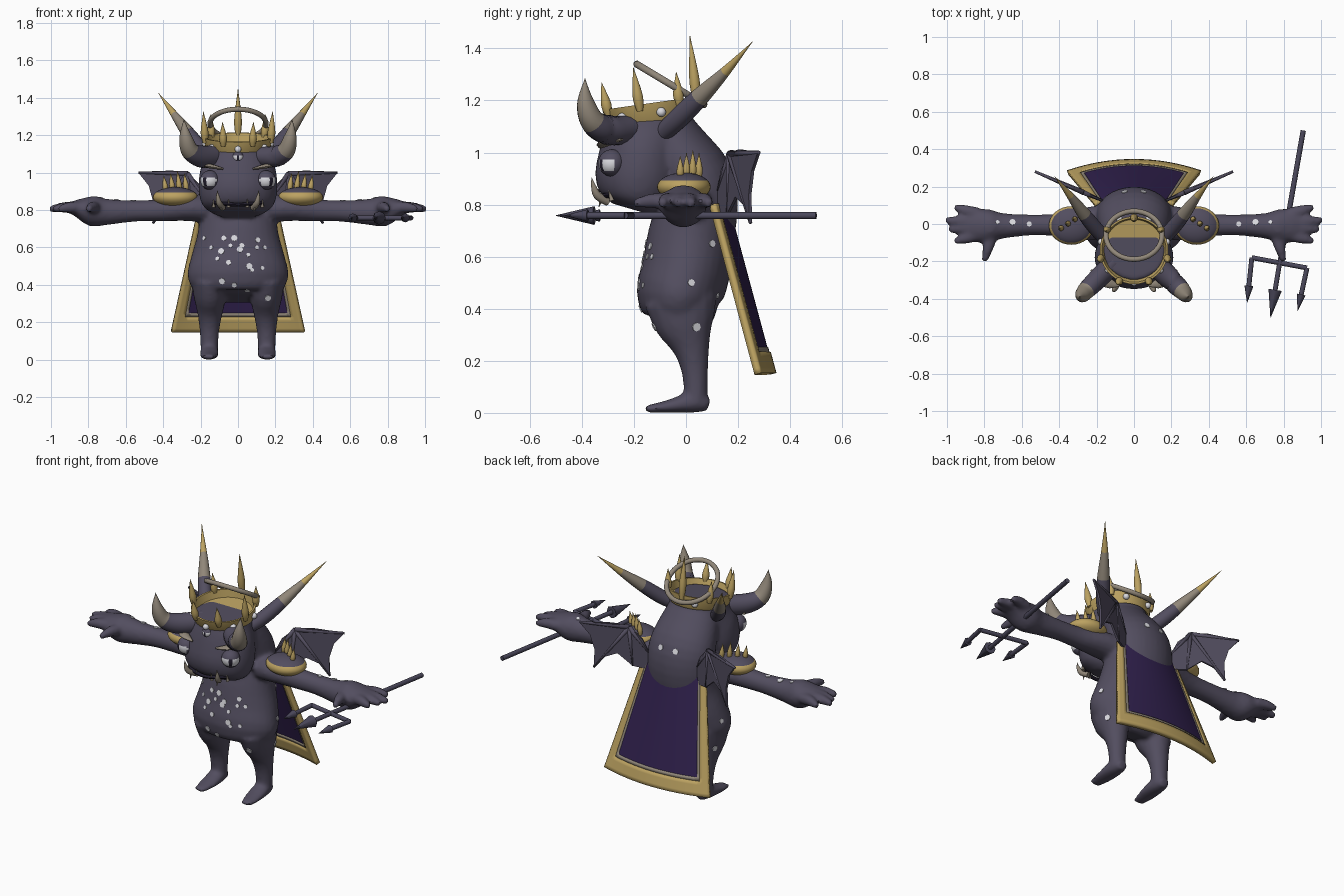
import bpy, bmesh, math
from mathutils import Vector, Matrix
from mathutils.bvhtree import BVHTree

if "Cube" in bpy.data.objects:
    bpy.data.objects.remove(bpy.data.objects["Cube"])


def material(name, r, g, b):
    m = bpy.data.materials.new(name)
    m.use_nodes = True
    m.diffuse_color = (r, g, b, 1)
    m.node_tree.nodes["Principled BSDF"].inputs["Base Color"].default_value = (r, g, b, 1)
    return m


SKIN = material("dusky violet skin", .085, .075, .115)
GOLD = material("old gold", .5, .36, .12)
BONE = material("bone", .28, .24, .19)
PEARL = material("pearl white", .7, .7, .74)
CLOTH = material("royal purple", .03, .015, .075)
IRON = material("dark iron", .07, .065, .105)
INK = material("mouth black", .015, .012, .025)


def finish(name, bm, mats, smooth=True):
    bmesh.ops.recalc_face_normals(bm, faces=bm.faces)
    me = bpy.data.meshes.new(name)
    bm.to_mesh(me)
    bm.free()
    for m in mats:
        me.materials.append(m)
    for p in me.polygons:
        p.use_smooth = smooth
    ob = bpy.data.objects.new(name, me)
    bpy.context.collection.objects.link(ob)
    return ob


def spline(pts, steps):
    """Catmull-Rom through tuples of any length, with the segment of each sample."""
    out = []
    for i in range(len(pts) - 1):
        a, b, c, d = (pts[max(0, min(len(pts) - 1, i + k))] for k in (-1, 0, 1, 2))
        for s in range(steps):
            t = s / steps
            out.append((i, [.5 * (2 * q + (r - p) * t + (2 * p - 5 * q + 4 * r - w) * t * t
                                  + (3 * q - p - 3 * r + w) * t ** 3)
                            for p, q, r, w in zip(a, b, c, d)]))
    return out + [(len(pts) - 1, list(pts[-1]))]


def loft(bm, pts, hint=(0, 0, 1), sides=16, steps=3, bands=None, side=1):
    """Tube of elliptical rings; each point is x, y, z, radius across, radius along the hint."""
    samples = spline(pts, steps)
    pos = [Vector((p[0] * side, p[1], p[2])) for _, p in samples]
    rings = []
    for i, (_, p) in enumerate(samples):
        t = (pos[min(i + 1, len(pos) - 1)] - pos[max(i - 1, 0)]).normalized()
        u = t.cross(Vector(hint)).normalized()
        v = u.cross(t)
        ru, rv = max(p[3], .001), max(p[4], .001)
        rings.append([bm.verts.new(pos[i] + u * ru * math.cos(k * math.tau / sides)
                                   + v * rv * math.sin(k * math.tau / sides)) for k in range(sides)])
    for i in range(len(rings) - 1):
        for k in range(sides):
            j = (k + 1) % sides
            f = bm.faces.new((rings[i][k], rings[i][j], rings[i + 1][j], rings[i + 1][k]))
            f.material_index = bands[samples[i][0]] if bands else 0
    bm.faces.new(rings[0][::-1]).material_index = bands[0] if bands else 0
    bm.faces.new(rings[-1]).material_index = bands[-1] if bands else 0


def tube(bm, a, b, r0, r1, **kw):
    loft(bm, [(*a, r0, r0), (*b, r1, r1)], steps=1, **kw)


def thorn(bm, base, tip, r, **kw):
    """Leaf-shaped spike, widest a third of the way up."""
    a, b = Vector(base), Vector(tip)
    loft(bm, [(*a.lerp(b, t), r * k, r * k) for t, k in ((0, .6), (.3, 1), (.65, .6), (1, 0))],
         hint=(0, 1, .1), sides=10, **kw)


# Body: torso, head, legs, feet, arms and fingers fused into one skin
bm = bmesh.new()
Y = (0, 1, 0)
torso = [(-.03, .33, .17, .08), (-.02, .37, .235, .13), (-.025, .45, .27, .165), (0, .55, .25, .17),
         (.02, .68, .215, .165), (.045, .8, .205, .155), (.03, .9, .2, .15), (-.03, 1, .18, .13),
         (-.1, 1.1, .15, .115)]
head = [(-.2, .78, .12, .09), (-.19, .82, .185, .14), (-.18, .9, .21, .17), (-.165, 1, .205, .165),
        (-.14, 1.08, .18, .165), (-.14, 1.15, .165, .16)]
for part in (torso, head):
    loft(bm, [(0, *p) for p in part], hint=Y, sides=32)
leg = [(.15, -.02, .43, .1, .14), (.15, -.005, .34, .088, .115), (.15, .02, .25, .068, .072),
       (.153, .035, .15, .052, .05), (.153, .038, .03, .046, .045)]
foot = [(.153, .088, .03, .03, .025), (.153, .03, .042, .048, .042), (.155, -.06, .026, .05, .026),
        (.16, -.155, .014, .034, .014)]
arm = [(.12, .02, .8, .09, .08), (.25, 0, .81, .09, .07), (.4, -.005, .8, .062, .06),
       (.55, -.005, .795, .056, .057), (.7, -.01, .79, .068, .07), (.78, -.01, .795, .09, .082),
       (.86, -.01, .81, .085, .048), (.91, -.01, .81, .05, .025)]
fingers = [(.96, .09), (1.01, .02), (.99, -.03), (.96, -.095), (.8, -.2)]
for s in (1, -1):
    loft(bm, leg, hint=Y, side=s)
    loft(bm, foot, side=s)
    loft(bm, arm, side=s)
    for x, y in fingers:
        root = (.76, -.05) if x < .9 else (.84, y * .6)
        loft(bm, [(*root, .81, .036, .034), ((x + root[0]) / 2, (y + root[1]) / 2, .815, .03, .03),
                  (x, y, .805, .016, .016)], side=s)
body = finish("body", bm, [SKIN])
mod = body.modifiers.new("fuse", "REMESH")
mod.mode, mod.voxel_size = "VOXEL", .011
mod = body.modifiers.new("soften", "SMOOTH")
mod.factor, mod.iterations = .5, 6
mesh = bpy.data.meshes.new_from_object(body.evaluated_get(bpy.context.evaluated_depsgraph_get()))
body.modifiers.clear()
body.data = mesh
mesh.materials.clear()
mesh.materials.append(SKIN)
for p in mesh.polygons:
    p.use_smooth, p.material_index = True, 0
skin = BVHTree.FromPolygons([v.co for v in mesh.vertices], [p.vertices for p in mesh.polygons])

# Pale spots laid on the skin
bm = bmesh.new()
belly = [(-.18, .65), (-.075, .65), (-.02, .65), (-.04, .61), (.02, .61), (-.09, .58), (-.11, .54),
         (-.05, .52), (.01, .59), (.055, .56), (.105, .64), (.06, .5), (.13, .49), (-.02, .4),
         (-.085, .42), (.075, .48), (.05, .37), (.16, .33), (.1, .6)]
rays = [((x, -2, z), (0, 1, 0)) for x, z in belly]
for s in (1, -1):
    rays += [((s * x, y, 2), (0, 0, -1)) for x, y in ((.56, 0), (.65, .01), (.73, .01))]
    rays += [((s * .45, y, z), (-s, 0, 0)) for y, z in ((.02, .5), (.04, .33), (-.13, .6), (.1, .65))]
    rays += [((s * x, .5, z), (0, -1, 0)) for x, z in ((.05, .93), (.14, .45))]
for n, (o, d) in enumerate(rays):
    hit, normal, _, _ = skin.ray_cast(Vector(o), Vector(d))
    if hit:
        r = .011 + .003 * (n % 3)
        bmesh.ops.create_cone(bm, cap_ends=True, segments=8, radius1=r, radius2=r, depth=.007,
                              matrix=Matrix.Translation(hit) @ normal.to_track_quat("Z", "Y").to_matrix().to_4x4())
finish("spots", bm, [PEARL], False)

# Mouth line, teeth and tusks
bm = bmesh.new()
loft(bm, [(.19 * math.sin(a) * .9, -.185 - .148 * math.cos(a), .828 + .012 * abs(a), .012, .01)
          for a in (-.8, -.4, 0, .4, .8)], sides=8)
finish("mouth", bm, [INK])
bm = bmesh.new()
for s in (1, -1):
    loft(bm, [(.08, -.3, .81, .016, .016), (.1, -.34, .835, .016, .016), (.108, -.355, .87, .01, .01),
              (.11, -.363, .905, 0, 0)], hint=Y, sides=10, side=s)
    for x, y in ((.05, -.325), (.13, -.285)):
        tube(bm, (x, y, .815), (x, y - .012, .86), .01, 0, hint=Y, sides=8, side=s)
    tube(bm, (.09, -.32, .835), (.09, -.335, .79), .01, 0, hint=Y, sides=8, side=s)
finish("teeth", bm, [BONE])


# Eyes: dark lids with a pale band and a slit pupil
def eye(name, centre, r, look):
    bm = bmesh.new()
    bmesh.ops.create_uvsphere(bm, u_segments=32, v_segments=24, radius=1)
    look = Vector(look).normalized()
    for f in bm.faces:
        c = f.calc_center_median()
        if c.dot(look) > .3 and -.6 < c.z < .25:
            across = abs(c.cross(look).z)
            f.material_index = 2 if across < .14 else 1
    bm.transform(Matrix.Translation(centre) @ Matrix.Scale(r, 4))
    finish(name, bm, [SKIN, PEARL, INK])


eye("left_eye", (.15, -.285, .96), .052, (.55, -.85, 0))
eye("right_eye", (-.15, -.285, .96), .052, (-.55, -.85, 0))
eye("forehead_eye", (0, -.295, 1.085), .03, (0, -1, 0))

# Brows, horns and spiralling rear horns
front_horn = [(.1, -.2, 1.09, .06, .055), (.19, -.29, 1.085, .06, .055), (.255, -.355, 1.115, .048, .048),
              (.28, -.385, 1.19, .033, .035), (.29, -.388, 1.285, 0, 0)]
rear_horn = [(.14, -.09, 1.075, .035, .035), (.2, -.03, 1.13, .04, .04), (.265, .05, 1.21, .036, .036),
             (.34, .15, 1.31, .02, .02), (.425, .255, 1.425, 0, 0)]
for s, label in ((1, "left"), (-1, "right")):
    bm = bmesh.new()
    loft(bm, [(.08, -.33, 1.02, .005, .005), (.15, -.31, 1.035, .03, .012), (.23, -.245, 1.05, .004, .004)],
         side=s, sides=10)
    finish(label + "_brow", bm, [BONE])
    bm = bmesh.new()
    loft(bm, front_horn, hint=(.6, -.7, .2), bands=[0, 0, 1, 1], side=s, steps=5)
    finish(label + "_front_horn", bm, [SKIN, BONE])
    bm = bmesh.new()
    loft(bm, rear_horn, hint=Y, bands=[0, 0, 1, 2], side=s, steps=4)
    finish(label + "_rear_horn", bm, [SKIN, BONE, GOLD])

# Crown: flared band with a sunken floor, leaf spikes and pearls
tilt = Matrix.Translation((0, -.13, 1.115)) @ Matrix.Rotation(math.radians(8), 4, "X")
bm = bmesh.new()
profile = [(.165, 0), (.172, .01), (.183, .075), (.172, .075), (.16, .03), (.001, .03)]
rings = [[bm.verts.new((r * math.cos(k * math.tau / 40), r * math.sin(k * math.tau / 40), z))
          for k in range(40)] for r, z in profile]
for a, b in zip(rings, rings[1:]):
    for k in range(40):
        bm.faces.new((a[k], a[(k + 1) % 40], b[(k + 1) % 40], b[k]))
bm.transform(tilt)
finish("crown_band", bm, [GOLD])
bm, pearls = bmesh.new(), bmesh.new()
for k, h in enumerate((.26, .13, .17, .13, .13, .17, .13)):
    a = math.pi / 2 + k * math.tau / 7
    thorn(bm, tilt @ Vector((.18 * math.cos(a), .18 * math.sin(a), .05)),
          tilt @ Vector((.19 * math.cos(a), .19 * math.sin(a), .05 + h)), .021)
    a += math.pi / 7
    spot = tilt @ Vector((.18 * math.cos(a), .18 * math.sin(a), .035))
    bmesh.ops.create_uvsphere(pearls, u_segments=14, v_segments=10, radius=.018, matrix=Matrix.Translation(spot))
finish("crown_spikes", bm, [GOLD])
finish("crown_pearls", pearls, [PEARL])

# Tilted halo
bpy.ops.mesh.primitive_torus_add(major_segments=48, minor_segments=10, major_radius=.15, minor_radius=.014,
                                 location=(0, -.06, 1.262), rotation=(math.radians(-31), 0, 0))
halo = bpy.context.object
halo.name = "halo"
halo.data.materials.append(BONE)

# Shoulder guards with gold rims and spikes, and bat wings
outline = [(.16, .84), (.2, .93), (.27, 1), (.36, 1.012), (.53, 1), (.475, .93), (.45, .84), (.455, .73),
           (.4, .8), (.33, .83), (.25, .76), (.18, .75)]


def on_wing(x, z):
    return (x, .13 + (x - .18) * .43, z)


for s, label in ((1, "left"), (-1, "right")):
    bm = bmesh.new()
    bmesh.ops.create_uvsphere(bm, u_segments=32, v_segments=20, radius=1)
    for f in bm.faces:
        c = f.calc_center_median()
        f.material_index = 1 if c.z < 0 or c.xy.length > .88 else 0
    bm.transform(Matrix.Translation((s * .335, -.008, .868)) @ Matrix.Diagonal((.12, .103, .055, 1)))
    finish(label + "_shoulder_guard", bm, [SKIN, GOLD])
    bm = bmesh.new()
    for k in range(4):
        x, y = .275 + .037 * k, .05 - .024 * k
        thorn(bm, (x, y, .9), (x + .012, y, 1.01 - .012 * abs(k - 1)), .015, side=s)
    finish(label + "_shoulder_spikes", bm, [GOLD])
    bm = bmesh.new()
    bm.faces.new([bm.verts.new((s * p[0], p[1], p[2])) for p in (on_wing(*q) for q in outline)])
    wing = finish(label + "_wing", bm, [SKIN], False)
    mod = wing.modifiers.new("thickness", "SOLIDIFY")
    mod.thickness, mod.offset = .012, 0
    bm = bmesh.new()
    for x, z in ((.16, .84), (.53, 1), (.455, .73), (.25, .76)):
        tube(bm, on_wing(.27, .995), on_wing(x, z), .014, .007, hint=Y, sides=8, side=s)
    finish(label + "_wing_bones", bm, [SKIN])


# Cape: curved cloth with a raised gold border and a fine bone-coloured trim
def sheet(name, keep, thick, mat, nu=40, nv=32):
    bm = bmesh.new()
    grid = {}
    for i in range(nu + 1):
        for j in range(nv + 1):
            u, v = 2 * i / nu - 1, j / nv
            grid[i, j] = bm.verts.new((u * (.21 + .145 * v), .16 + .175 * v - .06 * u * u, .8 - .65 * v))
    for i in range(nu):
        for j in range(nv):
            if keep(abs(2 * (i + .5) / nu - 1), (j + .5) / nv):
                bm.faces.new((grid[i, j], grid[i + 1, j], grid[i + 1, j + 1], grid[i, j + 1]))
    bmesh.ops.delete(bm, geom=[v for v in bm.verts if not v.link_faces], context="VERTS")
    ob = finish(name, bm, [mat])
    mod = ob.modifiers.new("thickness", "SOLIDIFY")
    mod.thickness, mod.offset = thick, 0


sheet("cape_cloth", lambda u, v: u < .85 and v < .9, .01, CLOTH)
sheet("cape_border", lambda u, v: u > .85 or v > .87, .026, GOLD)
sheet("cape_trim", lambda u, v: (.8 < u < .85 and v < .87) or (u < .85 and .84 < v < .87), .016, BONE)

# Trident held level in the left hand
bm = bmesh.new()
Z = .758
tube(bm, (.905, .5, Z), (.78, -.21, Z), .014, .014)
tube(bm, (.63, -.18, Z), (.925, -.235, Z), .013, .013)
for root, tip, head_len, r in (((.63, -.18), (.605, -.42), .09, .024), ((.78, -.2), (.73, -.5), .15, .036),
                               ((.925, -.235), (.875, -.465), .09, .024)):
    a, b = Vector((*root, Z)), Vector((*tip, Z))
    neck = b + (a - b).normalized() * head_len
    tube(bm, a, neck, .013, .013)
    tube(bm, neck, b, r, 0, sides=8)
finish("trident", bm, [IRON])

# Smooth shading that keeps hard edges
bpy.ops.object.select_all(action="DESELECT")
for ob in bpy.context.collection.objects:
    if ob.type == "MESH" and "wing" not in ob.name and ob.name != "spots":
        ob.select_set(True)
        bpy.context.view_layer.objects.active = ob
bpy.ops.object.shade_smooth_by_angle(angle=math.radians(45))
